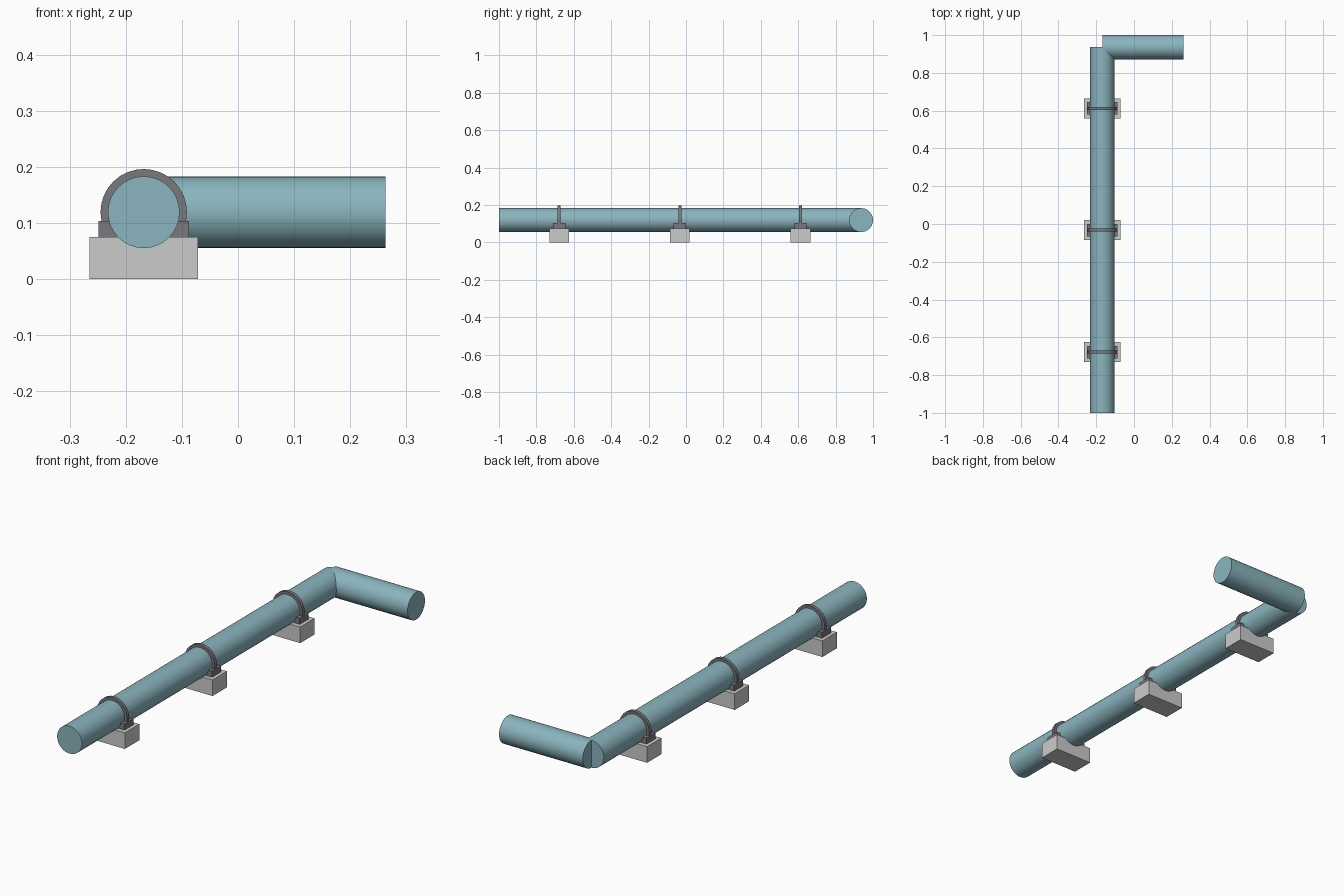
import bpy, bmesh, math

if "Cube" in bpy.data.objects:
    bpy.data.objects.remove(bpy.data.objects["Cube"])

PX, PZ, R, END_Y = -0.168, 0.119, 0.064, 0.936
SIDES = 32


def material(name, color):
    m = bpy.data.materials.new(name)
    m.diffuse_color = (*color, 1)
    m.use_nodes = True
    m.node_tree.nodes["Principled BSDF"].inputs["Base Color"].default_value = m.diffuse_color
    return m


teal = material("pipe_teal", (0.26, 0.46, 0.52))
steel = material("dark_steel", (0.19, 0.19, 0.21))


def finish(name, bm, mat=None):
    bmesh.ops.recalc_face_normals(bm, faces=bm.faces)
    me = bpy.data.meshes.new(name)
    bm.to_mesh(me)
    bm.free()
    ob = bpy.data.objects.new(name, me)
    bpy.context.collection.objects.link(ob)
    if mat:
        me.materials.append(mat)
    return ob


def box(name, center, size, mat=None):
    bm = bmesh.new()
    bmesh.ops.create_cube(bm, size=1)
    bmesh.ops.scale(bm, vec=size, verts=bm.verts)
    bmesh.ops.translate(bm, vec=center, verts=bm.verts)
    return finish(name, bm, mat)


def pipe(name, length, center, rotation):
    bpy.ops.mesh.primitive_cylinder_add(vertices=SIDES, radius=R, depth=length,
                                        location=center, rotation=rotation)
    ob = bpy.context.object
    ob.name = name
    ob.data.materials.append(teal)
    bpy.ops.object.shade_smooth_by_angle(angle=math.radians(30))


def clamp_ring(name, y, inner, outer, thick):
    # rectangular section swept around the pipe axis
    bm = bmesh.new()
    section = [(inner, -thick / 2), (outer, -thick / 2), (outer, thick / 2), (inner, thick / 2)]
    loops = []
    for i in range(SIDES):
        a = 2 * math.pi * i / SIDES
        loops.append([bm.verts.new((PX + r * math.cos(a), y + d, PZ + r * math.sin(a)))
                      for r, d in section])
    for i in range(SIDES):
        p, q = loops[i], loops[(i + 1) % SIDES]
        for k in range(4):
            n = (k + 1) % 4
            bm.faces.new((p[k], q[k], q[n], p[n]))
    return finish(name, bm, steel)


# long run and side branch, overlapping at the corner
pipe("main_pipe", END_Y + 1, (PX, (END_Y - 1) / 2, PZ), (math.pi / 2, 0, 0))
pipe("branch_pipe", 0.263 - PX, ((0.263 + PX) / 2, END_Y, PZ), (0, math.pi / 2, 0))

# three supports: plinth, saddle and clamp
for i, y in enumerate((-0.678, -0.033, 0.612), 1):
    box(f"plinth_{i}", (PX, y, 0.0375), (0.194, 0.106, 0.075))
    box(f"saddle_{i}", (PX, y, 0.087), (0.161, 0.066, 0.032), steel)
    clamp_ring(f"clamp_{i}", y, R - 0.002, 0.077, 0.016)
